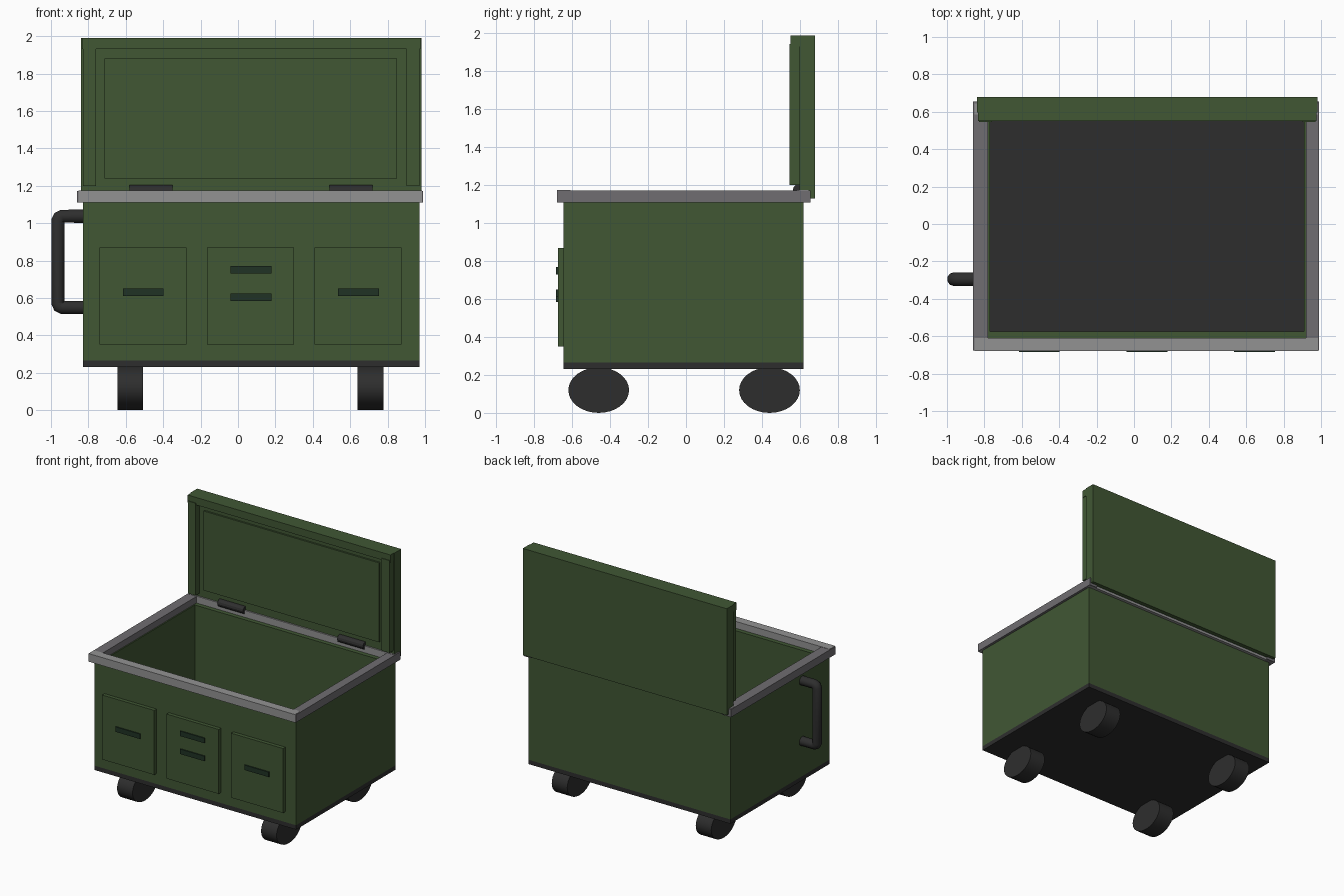
import bpy
from math import pi
from mathutils import Vector

cube = bpy.data.objects.get("Cube")
if cube:
    bpy.data.objects.remove(cube, do_unlink=True)


def material(name, r, g, b):
    m = bpy.data.materials.new(name)
    m.use_nodes = True
    m.diffuse_color = (r, g, b, 1)
    m.node_tree.nodes["Principled BSDF"].inputs["Base Color"].default_value = (r, g, b, 1)
    return m


GREEN = material("olive green", 0.052, 0.095, 0.034)
PULL = material("deep green", 0.014, 0.032, 0.018)
LIGHT = material("light grey", 0.29, 0.29, 0.29)
MID = material("mid grey", 0.16, 0.155, 0.165)
BLACK = material("charcoal", 0.027, 0.027, 0.027)


def box(name, mat, x, y, z):
    """Box from (low, high) ranges on each axis."""
    bpy.ops.mesh.primitive_cube_add(size=1)
    o = bpy.context.object
    o.name = name
    for v in o.data.vertices:
        v.co = Vector([(a + b) / 2 + c * (b - a) for (a, b), c in zip((x, y, z), v.co)])
    o.data.materials.append(mat)
    return o


def rod(name, mat, x, y, z, ry, rz, sides):
    """Cylinder lying along x with an elliptical section."""
    bpy.ops.mesh.primitive_cylinder_add(vertices=sides, radius=1, depth=1)
    o = bpy.context.object
    o.name = name
    o.rotation_euler = (0, pi / 2, 0)
    o.scale = (rz, ry, x[1] - x[0])
    o.location = ((x[0] + x[1]) / 2, y, z)
    bpy.ops.object.transform_apply(location=True, rotation=True, scale=True)
    bpy.ops.object.shade_smooth_by_angle(angle=pi / 6)
    o.data.materials.append(mat)
    return o


X, Y = (-0.83, 0.97), (-0.645, 0.62)
WALL = (0.265, 1.12)

# Open chest on a dark base
box("base_plate", BLACK, X, Y, (0.23, 0.265))
box("inner_floor", BLACK, (-0.78, 0.92), (-0.6, 0.57), (0.265, 0.28))
box("front_wall", GREEN, X, (-0.645, -0.575), WALL)
box("back_wall", GREEN, X, (0.55, 0.62), WALL)
box("right_wall", GREEN, (-0.83, -0.77), (-0.575, 0.55), WALL)
box("left_wall", GREEN, (0.91, 0.97), (-0.575, 0.55), WALL)

# Metal rim
RIM = (1.11, 1.175)
box("front_rim", LIGHT, (-0.853, 0.983), (-0.68, -0.61), RIM)
box("back_rim", LIGHT, (-0.853, 0.983), (0.585, 0.645), RIM)
box("right_rim", MID, (-0.86, -0.78), (-0.676, 0.655), (1.11, 1.173))
box("left_rim", MID, (0.92, 0.99), (-0.676, 0.655), (1.11, 1.173))

# Raised lid with a framed inner face
box("lid_panel", GREEN, (-0.84, 0.98), (0.597, 0.68), (1.13, 1.99))
box("lid_top_strip", GREEN, (-0.835, 0.975), (0.55, 0.6), (1.93, 1.99))
for side, x in (("right", (-0.83, -0.76)), ("left", (0.9, 0.97))):
    box("lid_" + side + "_strip", GREEN, x, (0.545, 0.6), (1.2, 1.945))
box("lid_inner_panel", GREEN, (-0.715, 0.85), (0.583, 0.6), (1.24, 1.88))

# Hinges
for side, x in (("right", -0.58), ("left", 0.49)):
    rod(side + "_hinge", BLACK, (x, x + 0.23), 0.595, 1.175, 0.032, 0.03, 12)

# Front panels and their pulls
for name, x, heights in (("right", -0.74, [0.63]), ("middle", -0.165, [0.605, 0.75]),
                         ("left", 0.41, [0.63])):
    box(name + "_panel", GREEN, (x, x + 0.465), (-0.675, -0.64), (0.35, 0.87))
    for z in heights:
        box(name + "_pull", PULL, (x + 0.125, x + 0.343), (-0.684, -0.67), (z - 0.02, z + 0.02))

# Wheels
for y, end in ((-0.46, "front"), (0.44, "back")):
    for x, side in ((-0.645, "right"), (0.64, "left")):
        rod(end + "_" + side + "_wheel", BLACK, (x, x + 0.138), y, 0.12, 0.16, 0.12, 32)

# Side handle: bent tube
curve = bpy.data.curves.new("side_handle", "CURVE")
curve.dimensions = "3D"
curve.bevel_depth = 0.037
curve.bevel_resolution = 3
path = [(-0.82, 1.037), (-0.94, 1.037), (-0.956, 1.03), (-0.963, 1.014),
        (-0.963, 0.572), (-0.956, 0.556), (-0.94, 0.549), (-0.82, 0.549)]
spline = curve.splines.new("POLY")
spline.points.add(len(path) - 1)
for p, (x, z) in zip(spline.points, path):
    p.co = (x, -0.295, z, 1)
curve.materials.append(BLACK)
handle = bpy.data.objects.new("side_handle", curve)
bpy.context.collection.objects.link(handle)
